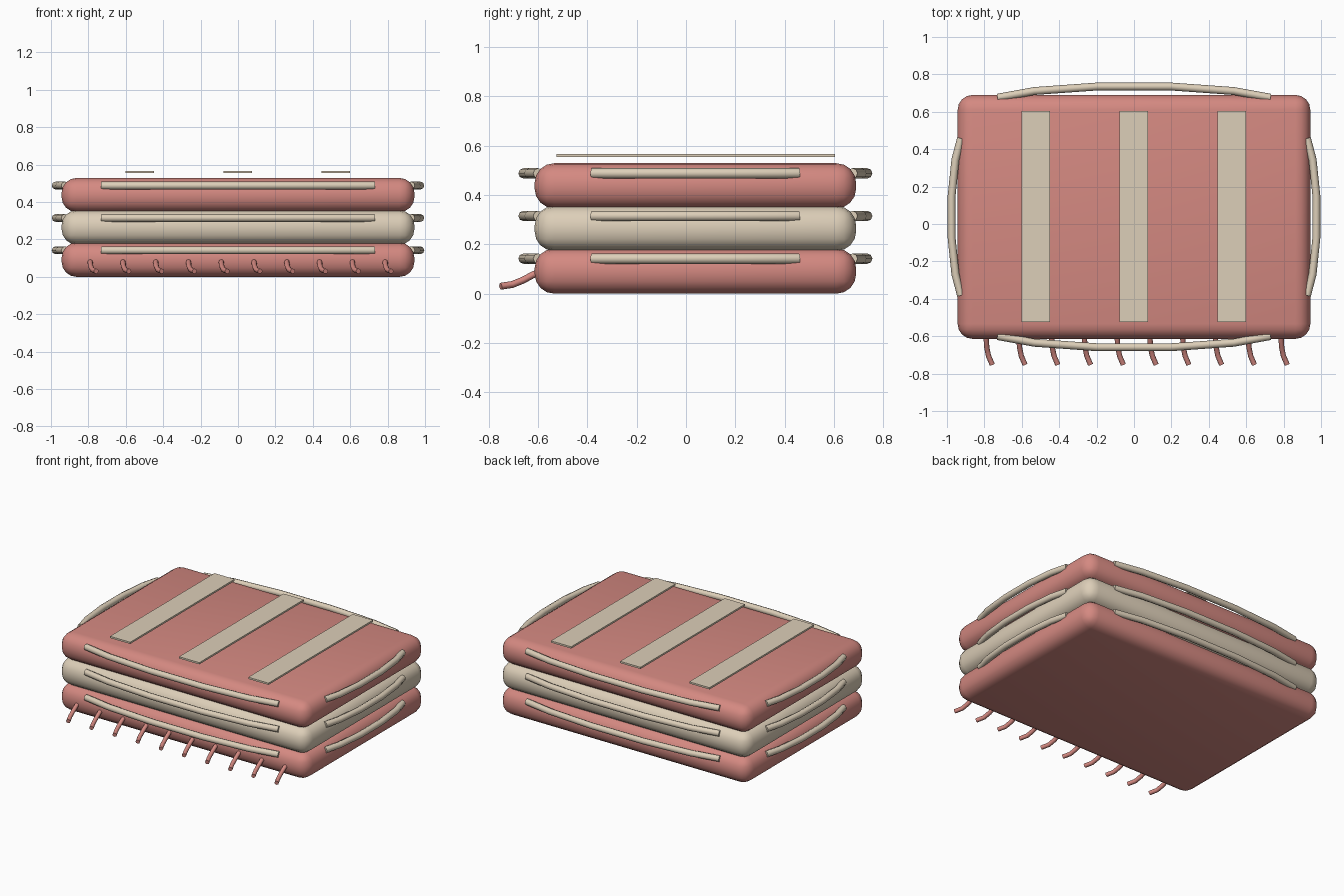
import bpy
import bmesh
from mathutils import Vector

if "Cube" in bpy.data.objects:
    bpy.data.objects.remove(bpy.data.objects["Cube"])

MID_Y = 0.038      # centre of the stack, front to back
PITCH = 0.173      # height step between layers


def material(name, rgb):
    mat = bpy.data.materials.new(name)
    mat.use_nodes = True
    mat.diffuse_color = (*rgb, 1)
    mat.node_tree.nodes["Principled BSDF"].inputs["Base Color"].default_value = (*rgb, 1)
    return mat


pink = material("dusty pink", (0.66, 0.25, 0.22))
cream = material("cream", (0.72, 0.62, 0.48))


def box(name, centre, size, mat, bevel=0, segments=4):
    bm = bmesh.new()
    bmesh.ops.create_cube(bm, size=1)
    bmesh.ops.scale(bm, vec=size, verts=bm.verts)
    if bevel:
        bmesh.ops.bevel(bm, geom=bm.edges[:], offset=bevel, segments=segments,
                        profile=0.5, affect='EDGES')
    mesh = bpy.data.meshes.new(name)
    bm.to_mesh(mesh)
    bm.free()
    obj = bpy.data.objects.new(name, mesh)
    obj.location = centre
    mesh.materials.append(mat)
    bpy.context.collection.objects.link(obj)
    return obj


def tube(name, points, radius, mat, sides=8):
    """Capped tube swept along a path."""
    bm = bmesh.new()
    points = [Vector(p) for p in points]
    rings = []
    for i, p in enumerate(points):
        along = points[min(i + 1, len(points) - 1)] - points[max(i - 1, 0)]
        turn = along.to_track_quat('Z', 'Y').to_matrix().to_4x4()
        ring = bmesh.ops.create_circle(bm, segments=sides, radius=radius)["verts"]
        bmesh.ops.transform(bm, matrix=turn, verts=ring)
        bmesh.ops.translate(bm, vec=p, verts=ring)
        rings.append(ring)
    for a, b in zip(rings, rings[1:]):
        for k in range(sides):
            n = (k + 1) % sides
            bm.faces.new((a[k], a[n], b[n], b[k]))
    bm.faces.new(rings[0])
    bm.faces.new(rings[-1])
    bmesh.ops.recalc_face_normals(bm, faces=bm.faces)
    mesh = bpy.data.meshes.new(name)
    bm.to_mesh(mesh)
    bm.free()
    obj = bpy.data.objects.new(name, mesh)
    mesh.materials.append(mat)
    bpy.context.collection.objects.link(obj)
    return obj


smooth = []

# Folded layers and the bowed piping on their four sides
bow = [(-1, 0), (-0.73, 0.6), (-0.27, 1), (0.27, 1), (0.73, 0.6), (1, 0)]
for i, (level, mat) in enumerate(zip(("bottom", "middle", "top"), (pink, cream, pink))):
    base = i * PITCH
    smooth.append(box(level + "_fold", (0, MID_Y, base + 0.0915),
                      (1.886, 1.304, 0.183), mat, 0.08))
    z = base + 0.142
    for side, s in (("front", -1), ("back", 1)):
        path = [(0.73 * t, MID_Y + s * (0.637 + 0.06 * b), z) for t, b in bow]
        smooth.append(tube(f"{level}_{side}_piping", path, 0.021, cream))
    for side, s in (("left", 1), ("right", -1)):
        path = [(s * (0.925 + 0.05 * b), MID_Y + 0.42 * t, z) for t, b in bow]
        smooth.append(tube(f"{level}_{side}_piping", path, 0.021, cream))

# Flat stripes above the top layer
for name, x in (("right", -0.525), ("middle", -0.002), ("left", 0.522)):
    box(name + "_stripe", (x, 0.04, 0.561), (0.153, 1.13, 0.012), cream)

# Fringe along the front of the bottom layer
strand = [(0, -0.58, 0.09), (0, -0.62, 0.077), (0.003, -0.66, 0.055),
          (0.012, -0.705, 0.037), (0.032, -0.752, 0.03)]
for i in range(10):
    x = -0.79 + i * 0.1752
    path = [(x + dx, y, z) for dx, y, z in strand]
    smooth.append(tube(f"fringe_strand_{i + 1}", path, 0.014, pink))

# Smooth shading with crisp caps
bpy.ops.object.select_all(action='DESELECT')
for obj in smooth:
    obj.select_set(True)
bpy.context.view_layer.objects.active = smooth[0]
bpy.ops.object.shade_smooth_by_angle(angle=0.9)
